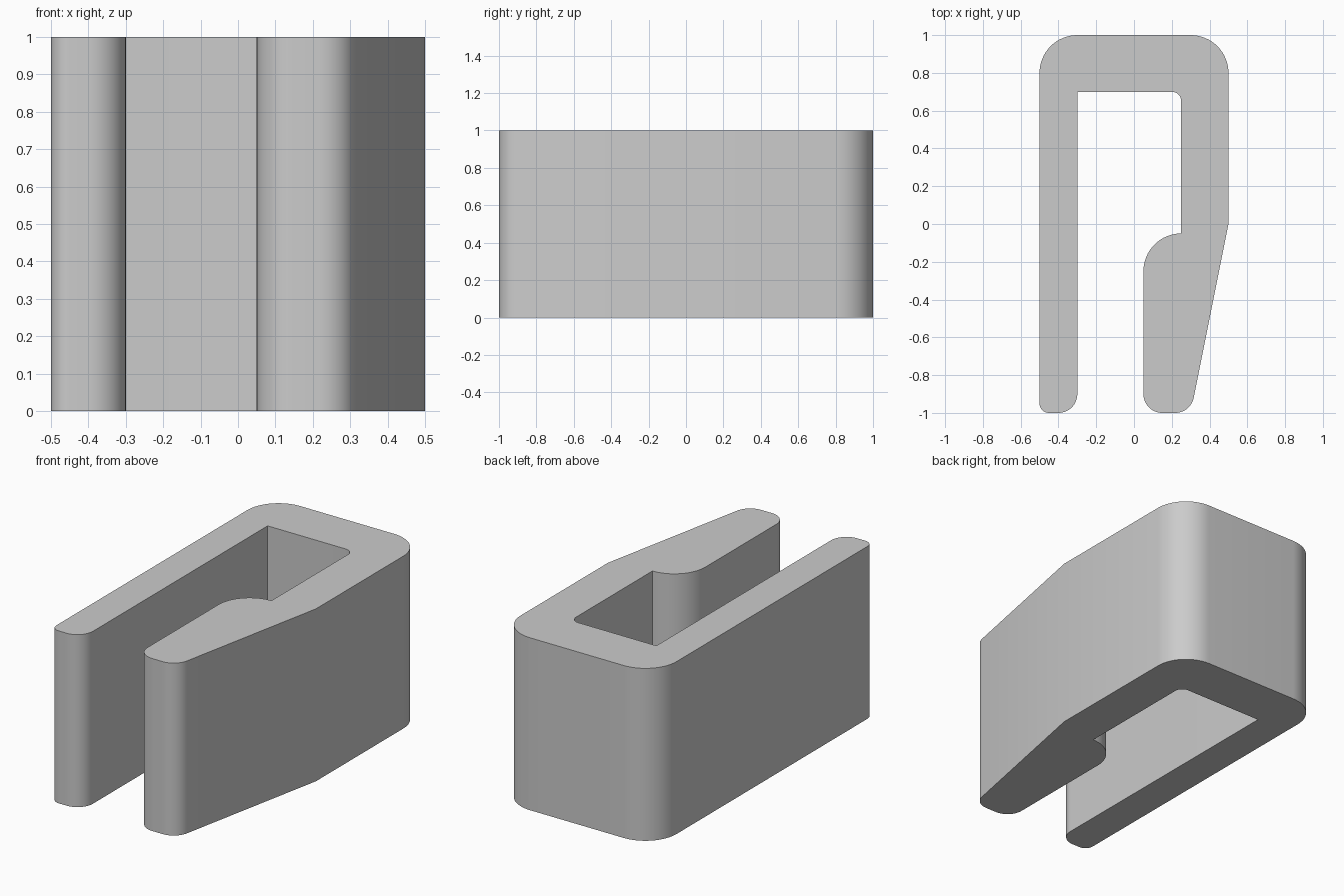
import bpy, bmesh
from math import sin, tan
from mathutils import Vector

cube = bpy.data.objects.get("Cube")
if cube:
    bpy.data.objects.remove(cube)

HEIGHT = 1.0
# Outline corners: x, y, fillet radius (0 = sharp)
CORNERS = [
    (-0.5, -1, 0.05), (-0.3, -1, 0.1),        # tip of the straight arm
    (-0.3, 0.7, 0), (0.25, 0.7, 0.05),        # inside of the bridge
    (0.25, -0.05, 0), (0.05, -0.05, 0.2),     # catch on the tapered arm
    (0.05, -1, 0.1), (0.3, -1, 0.1),          # tip of the tapered arm
    (0.5, 0, 0), (0.5, 1, 0.2), (-0.5, 1, 0.2),
]


def fillet(prev, corner, nxt, radius, steps=16):
    """Points of an arc that rounds one corner."""
    if radius == 0:
        return [corner]
    a, b = (prev - corner).normalized(), (nxt - corner).normalized()
    half = a.angle(b) / 2
    centre = corner + (a + b).normalized() * (radius / sin(half))
    reach = radius / tan(half)
    start = (corner + a * reach - centre).normalized()
    end = (corner + b * reach - centre).normalized()
    return [centre + start.slerp(end, i / steps) * radius for i in range(steps + 1)]


# Rounded outline
points = [Vector((x, y)) for x, y, r in CORNERS]
outline = []
for i, (x, y, r) in enumerate(CORNERS):
    for p in fillet(points[i - 1], points[i], points[(i + 1) % len(points)], r):
        if not outline or (p - outline[-1]).length > 0.0005:
            outline.append(p)

# Clip body: outline extruded upward
bm = bmesh.new()
base = bm.faces.new([bm.verts.new((p.x, p.y, 0)) for p in outline])
top = bmesh.ops.extrude_face_region(bm, geom=[base], use_keep_orig=True)
bmesh.ops.translate(bm, vec=(0, 0, HEIGHT),
                    verts=[v for v in top["geom"] if isinstance(v, bmesh.types.BMVert)])
bmesh.ops.recalc_face_normals(bm, faces=bm.faces)
mesh = bpy.data.meshes.new("clip_body")
bm.to_mesh(mesh)
bm.free()
clip = bpy.data.objects.new("clip_body", mesh)
bpy.context.collection.objects.link(clip)

# Plain grey material
grey = bpy.data.materials.new("light_grey")
grey.use_nodes = True
colour = (0.6, 0.6, 0.6, 1)
grey.diffuse_color = colour
grey.node_tree.nodes["Principled BSDF"].inputs["Base Color"].default_value = colour
mesh.materials.append(grey)

# Smooth fillets, crisp edges
bpy.ops.object.select_all(action="DESELECT")
clip.select_set(True)
bpy.context.view_layer.objects.active = clip
bpy.ops.object.shade_smooth_by_angle(angle=0.2)
